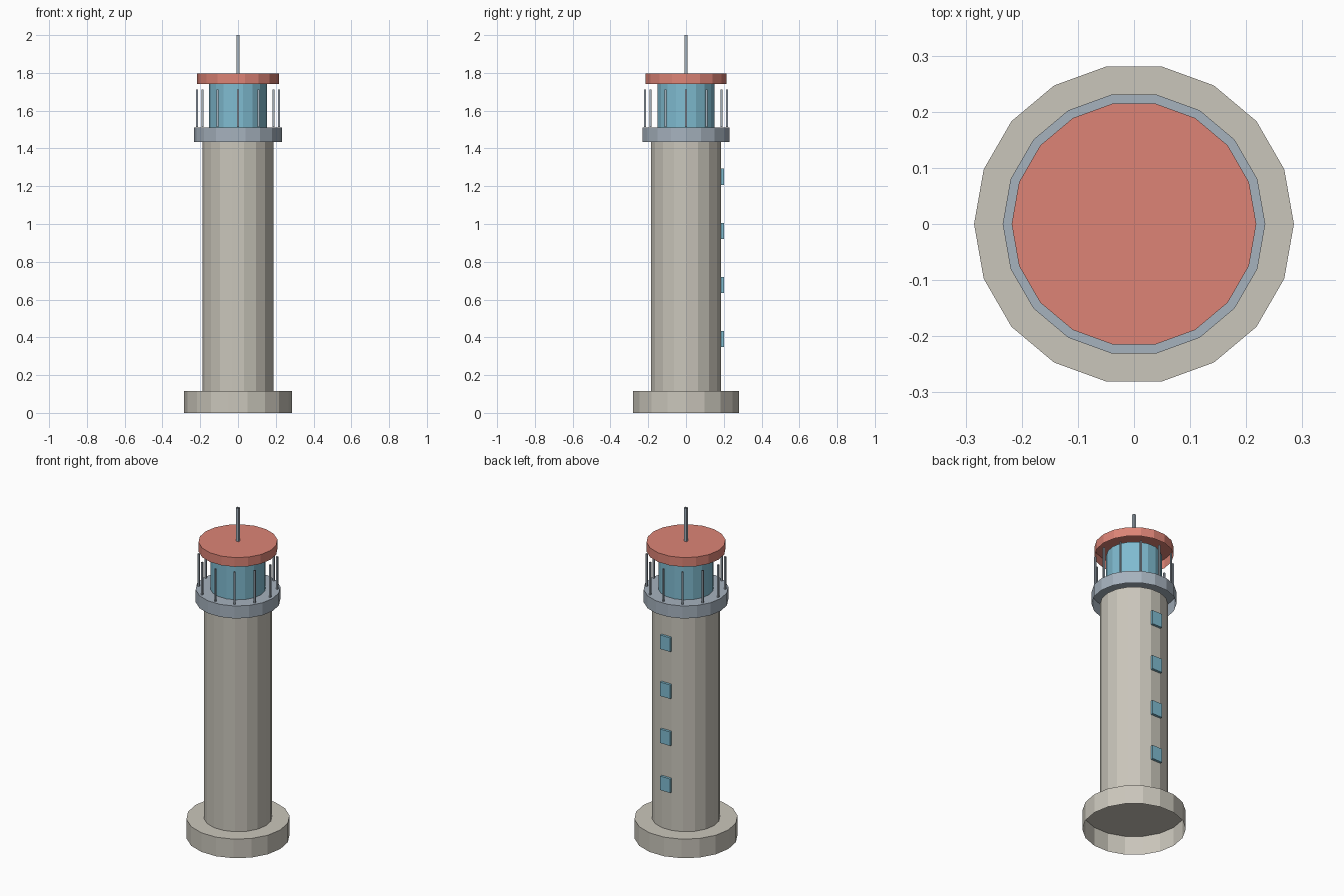
import bpy
import bmesh
from math import cos, sin, tau
from mathutils import Matrix, Vector

SIDES = 18

default = bpy.data.objects.get("Cube")
if default:
    bpy.data.objects.remove(default, do_unlink=True)


def to_linear(c):
    c /= 255
    return c / 12.92 if c <= 0.04045 else ((c + 0.055) / 1.055) ** 2.4


def material(name, *rgb):
    mat = bpy.data.materials.new(name)
    mat.use_nodes = True
    colour = [to_linear(c) for c in rgb] + [1.0]
    mat.diffuse_color = colour
    mat.node_tree.nodes["Principled BSDF"].inputs["Base Color"].default_value = colour
    return mat


stone = material("warm_stone", 202, 198, 187)
metal = material("blue_grey_metal", 166, 178, 190)
glass = material("blue_glass", 128, 188, 209)
red = material("roof_red", 221, 132, 118)


def finish(name, bm, mat):
    mesh = bpy.data.meshes.new(name)
    bm.to_mesh(mesh)
    bm.free()
    mesh.materials.append(mat)
    obj = bpy.data.objects.new(name, mesh)
    bpy.context.collection.objects.link(obj)
    return obj


def drum(name, radius, bottom, top, mat):
    """Faceted drum with a closed top and an open underside."""
    bm = bmesh.new()
    place = Matrix.Translation((0, 0, (bottom + top) / 2))
    bmesh.ops.create_cone(bm, cap_ends=True, segments=SIDES, radius1=radius,
                          radius2=radius, depth=top - bottom, matrix=place)
    # Put a corner exactly on the x axis
    corner = max(bm.verts, key=lambda v: v.co.x).co
    turn = Vector((1, 0)).angle_signed(corner.xy)
    bmesh.ops.rotate(bm, verts=bm.verts, matrix=Matrix.Rotation(turn, 3, "Z"))
    under = [f for f in bm.faces if f.normal.z < -0.9]
    bmesh.ops.delete(bm, geom=under, context="FACES_ONLY")
    return finish(name, bm, mat)


def box(name, centre, size, mat, open_ends=False):
    bm = bmesh.new()
    place = Matrix.Translation(centre) @ Matrix.Diagonal((*size, 1))
    bmesh.ops.create_cube(bm, size=1, matrix=place)
    if open_ends:
        bm.normal_update()
        ends = [f for f in bm.faces if abs(f.normal.z) > 0.9]
        bmesh.ops.delete(bm, geom=ends, context="FACES_ONLY")
    return finish(name, bm, mat)


# Stacked body
drum("base", 0.285, 0, 0.116, stone)
drum("tower", 0.188, 0.116, 1.434, stone)
drum("gallery", 0.234, 1.434, 1.51, metal)
drum("lantern_room", 0.153, 1.51, 1.741, glass)
drum("roof", 0.218, 1.741, 1.797, red)

# Mast on the roof
box("mast", (0, 0, 1.898), (0.017, 0.017, 0.204), metal, open_ends=True)

# Railing posts around the gallery
for i in range(12):
    a = tau * i / 12
    box(f"railing_post_{i + 1}", (0.217 * cos(a), 0.217 * sin(a), 1.612),
        (0.009, 0.009, 0.198), metal, open_ends=True)

# Windows up the back of the tower
for i in range(4):
    box(f"window_{i + 1}", (0, 0.191, 0.392 + 0.286 * i),
        (0.067, 0.018, 0.085), glass)
